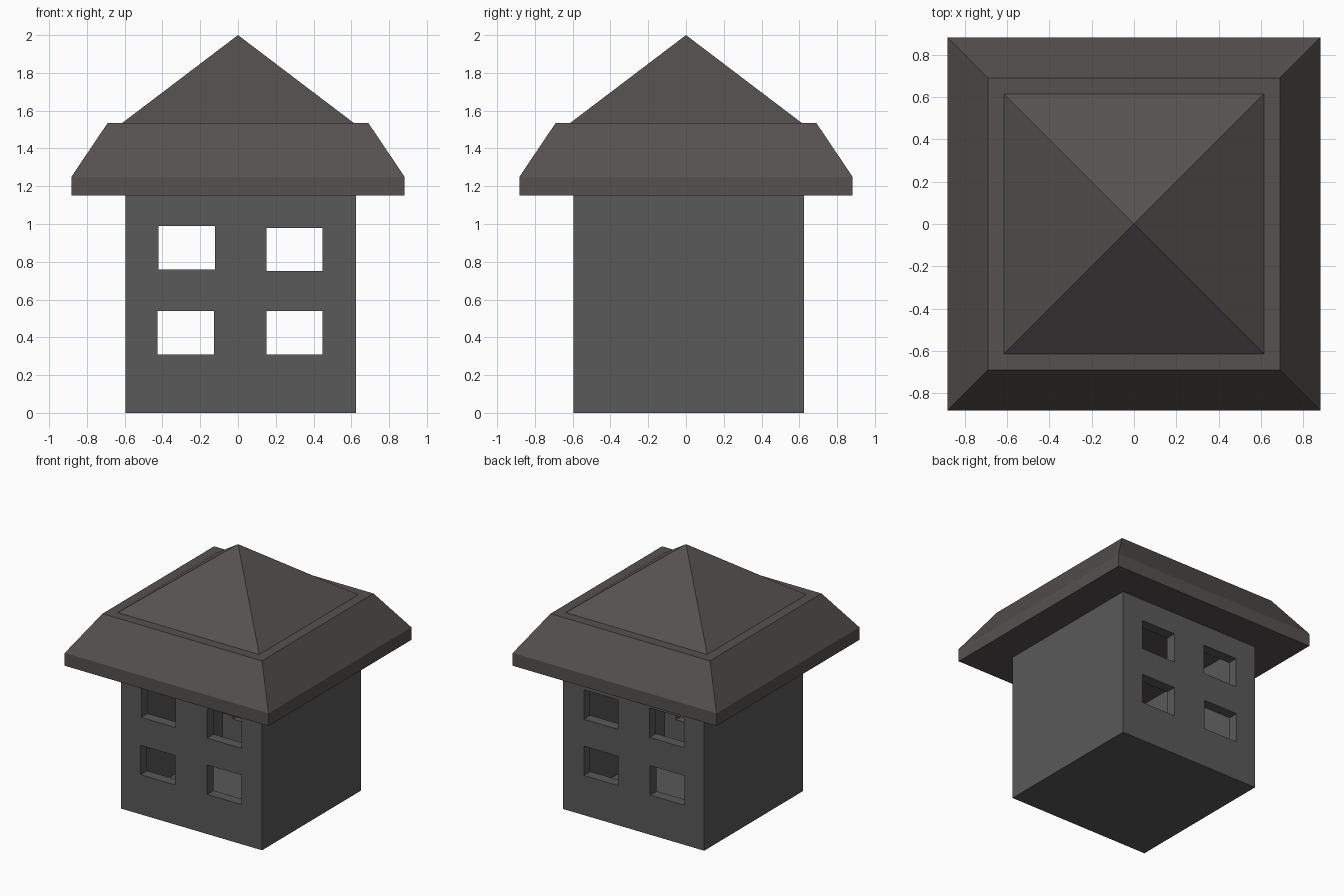
import bpy, bmesh

if "Cube" in bpy.data.objects:
    bpy.data.objects.remove(bpy.data.objects["Cube"])


def material(name, color):
    m = bpy.data.materials.new(name)
    m.diffuse_color = (*color, 1)
    m.use_nodes = True
    m.node_tree.nodes["Principled BSDF"].inputs["Base Color"].default_value = m.diffuse_color
    return m


def make_object(name, bm, mat=None):
    bmesh.ops.recalc_face_normals(bm, faces=bm.faces)
    me = bpy.data.meshes.new(name)
    bm.to_mesh(me)
    bm.free()
    ob = bpy.data.objects.new(name, me)
    bpy.context.collection.objects.link(ob)
    if mat:
        me.materials.append(mat)
    return ob


def add_box(bm, lo, hi):
    verts = bmesh.ops.create_cube(bm, size=1)["verts"]
    for v in verts:
        v.co = [lo[i] if v.co[i] < 0 else hi[i] for i in range(3)]


def square_loft(name, rings, mat):
    """Stack square rings given as (half width, height); zero width is a point."""
    bm = bmesh.new()
    loops = []
    for r, z in rings:
        corners = [(-r, -r), (r, -r), (r, r), (-r, r)]
        loops.append([bm.verts.new((x, y, z)) for x, y in (corners if r else [(0, 0)])])
    for a, b in zip(loops, loops[1:]):
        for i in range(4):
            j = (i + 1) % 4
            bm.faces.new([a[i], a[j], b[0]] if len(b) == 1 else [a[i], a[j], b[j], b[i]])
    bm.faces.new(loops[0])
    return make_object(name, bm, mat)


wall_grey = material("wall_grey", (0.1, 0.1, 0.1))
roof_brown = material("roof_brown", (0.09, 0.083, 0.08))

# Hollow house body, slightly off centre
LO, HI, T = -0.595, 0.625, 0.08
bm = bmesh.new()
add_box(bm, (LO, LO, 0), (HI, HI, 1.16))
walls = make_object("walls", bm, wall_grey)

# Cutters: room interior, then windows running through front and back
bm = bmesh.new()
add_box(bm, (LO + T, LO + T, T), (HI - T, HI - T, 1.3))
room = make_object("room_cutter", bm)

bm = bmesh.new()
for x, z in [(-0.42, 0.76), (0.15, 0.75), (-0.425, 0.31), (0.15, 0.31)]:
    add_box(bm, (x, -1, z), (x + 0.297, 1, z + 0.23))
windows = make_object("window_cutter", bm)

for cutter in (room, windows):
    cutter.hide_render = True
    cutter.hide_viewport = True
    mod = walls.modifiers.new(cutter.name, "BOOLEAN")
    mod.operation = "DIFFERENCE"
    mod.solver = "EXACT"
    mod.object = cutter

# Two-tier roof: overhanging eaves slab with sloped skirt, stepped in to a pyramid
square_loft("roof", [(0.882, 1.15), (0.882, 1.25), (0.69, 1.535),
                     (0.613, 1.535), (0, 2.0)], roof_brown)
